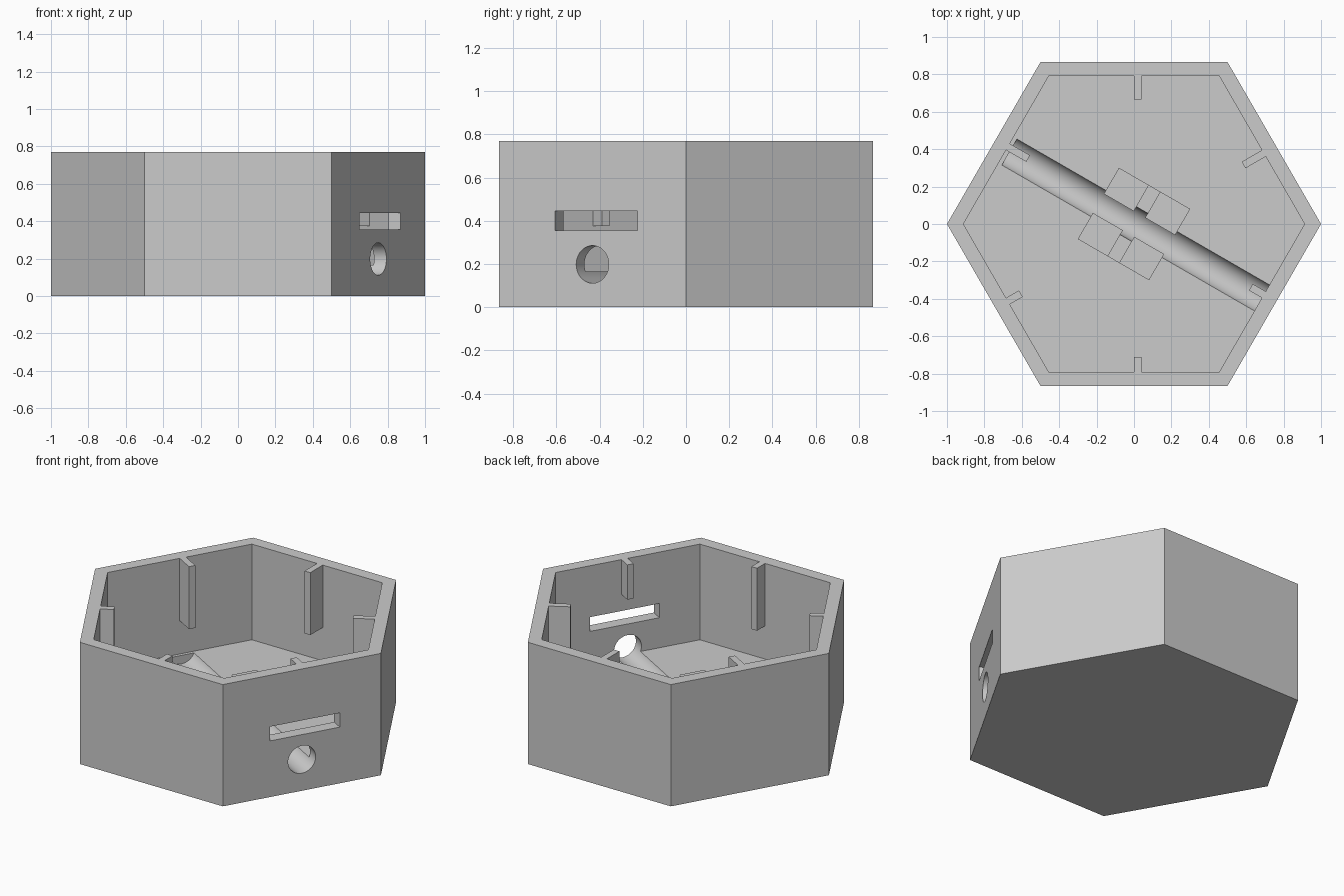
import bpy, bmesh
from math import cos, sin, pi, radians
from mathutils import Matrix

if "Cube" in bpy.data.objects:
    bpy.data.objects.remove(bpy.data.objects["Cube"])

GREY = (0.6, 0.6, 0.6, 1)
mat = bpy.data.materials.new("grey plastic")
mat.use_nodes = True
mat.diffuse_color = GREY
bsdf = next(n for n in mat.node_tree.nodes if n.type == 'BSDF_PRINCIPLED')
bsdf.inputs["Base Color"].default_value = GREY

HEIGHT, FLOOR, INNER = 0.77, 0.165, 0.79   # rim, floor top, inner wall distance
AXIS = -30                                 # direction of the cable channel


def finish(name, bm):
    bmesh.ops.recalc_face_normals(bm, faces=bm.faces)
    mesh = bpy.data.meshes.new(name)
    bm.to_mesh(mesh)
    bm.free()
    mesh.materials.append(mat)
    obj = bpy.data.objects.new(name, mesh)
    bpy.context.collection.objects.link(obj)
    return obj


def prism(name, sides, radius, z0, z1, matrix=Matrix()):
    bm = bmesh.new()
    ring = [bm.verts.new((radius * cos(2 * pi * i / sides), radius * sin(2 * pi * i / sides), z0))
            for i in range(sides)]
    base = bm.faces.new(ring)
    top = bmesh.ops.extrude_face_region(bm, geom=[base], use_keep_orig=True)["geom"]
    bmesh.ops.translate(bm, verts=[v for v in top if isinstance(v, bmesh.types.BMVert)],
                        vec=(0, 0, z1 - z0))
    bm.transform(matrix)
    return finish(name, bm)


def box(name, angle, along, across, height):
    """Box given by ranges along a direction, across it, and in z."""
    bm = bmesh.new()
    bmesh.ops.create_cube(bm, size=1)
    for v in bm.verts:
        v.co = [r[c > 0] for r, c in zip((along, across, height), v.co)]
    bm.transform(Matrix.Rotation(radians(angle), 4, 'Z'))
    return finish(name, bm)


def cut(obj, *cutters):
    bpy.context.view_layer.objects.active = obj
    for cutter in cutters:
        mod = obj.modifiers.new("cut", 'BOOLEAN')
        mod.operation, mod.solver, mod.object = 'DIFFERENCE', 'EXACT', cutter
        bpy.ops.object.modifier_apply(modifier=mod.name)


# Cutters: cavity, round cable channel, port slot, tie groove
cavity = prism("cavity_cutter", 6, INNER / cos(pi / 6), FLOOR, 1)
lay_down = (Matrix.Translation((0, 0, 0.198)) @ Matrix.Rotation(radians(AXIS), 4, 'Z')
            @ Matrix.Rotation(pi / 2, 4, 'Y'))
channel = prism("channel_cutter", 64, 0.087, -0.769, 1.1, lay_down)
port = box("port_cutter", AXIS, (0.7, 1), (-0.2, 0.24), (0.355, 0.445))
tie = box("tie_cutter", AXIS, (-0.035, 0.035), (-0.3, 0.3), (0.19, 0.4))

# Hexagonal case with thick floor
case = prism("case", 6, 1, 0, HEIGHT)
cut(case, cavity, channel, port)

# Cable clamps on both sides of the channel
clamps = []
for name, side in (("left_clamp", (0.03, 0.22)), ("right_clamp", (-0.22, -0.03))):
    clamp = box(name, AXIS, (-0.22, 0.22), side, (FLOOR, 0.262))
    cut(clamp, channel, tie)
    clamps.append(clamp)

# Ribs hanging from the rim, one at the middle of each wall
for angle in range(30, 390, 60):
    rear = angle < 180
    reach = 0.125 if rear else 0.08
    across = (-0.04, 0) if rear else (0, 0.04)
    bottom = 0.55 if angle == 330 else 0.375   # shorter above the port
    box(f"rib_{angle}", angle, (INNER - reach, INNER), across, (bottom, HEIGHT))

for cutter in (cavity, channel, port, tie):
    bpy.data.objects.remove(cutter)

# Round surfaces smooth, corners sharp
for obj in bpy.context.selected_objects:
    obj.select_set(False)
for obj in [case] + clamps:
    obj.select_set(True)
bpy.context.view_layer.objects.active = case
bpy.ops.object.shade_smooth_by_angle(angle=radians(25))
